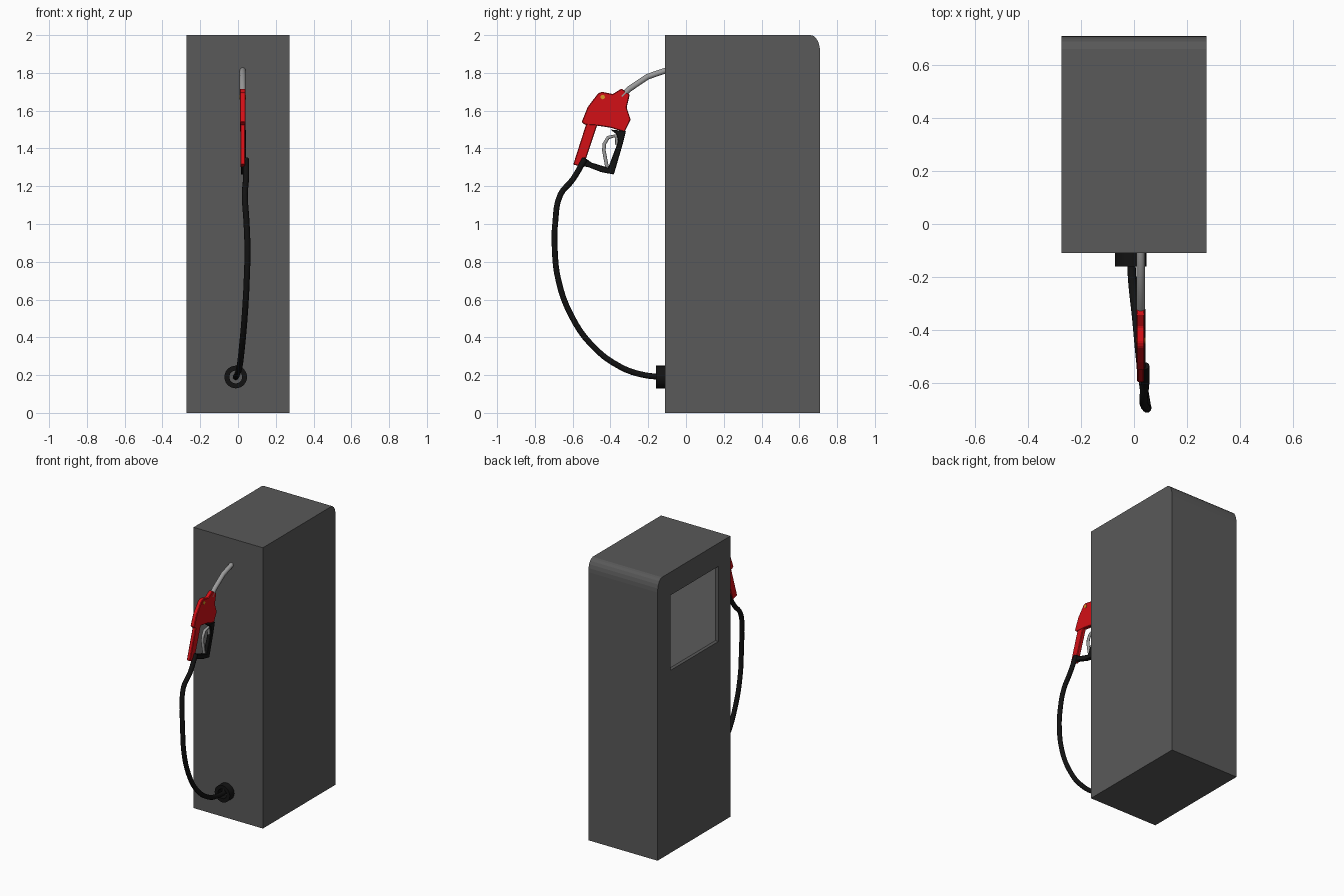
import bpy, bmesh, math
from mathutils import Vector

if "Cube" in bpy.data.objects:
    bpy.data.objects.remove(bpy.data.objects["Cube"])


def mat(name, rgb):
    m = bpy.data.materials.new(name)
    m.diffuse_color = (*rgb, 1)
    m.use_nodes = True
    m.node_tree.nodes["Principled BSDF"].inputs["Base Color"].default_value = m.diffuse_color
    return m


CASING = mat("casing_grey", (0.10, 0.10, 0.10))
SCREEN = mat("screen_grey", (0.36, 0.36, 0.36))
RED = mat("red", (0.65, 0.005, 0.008))
BLACK = mat("black", (0.006, 0.006, 0.006))
METAL = mat("metal", (0.33, 0.33, 0.33))
AMBER = mat("amber", (0.7, 0.3, 0.02))


def finish(name, bm, m):
    bmesh.ops.recalc_face_normals(bm, faces=bm.faces)
    me = bpy.data.meshes.new(name)
    bm.to_mesh(me)
    bm.free()
    ob = bpy.data.objects.new(name, me)
    bpy.context.collection.objects.link(ob)
    me.materials.append(m)
    return ob


def select(ob):
    bpy.ops.object.select_all(action='DESELECT')
    ob.select_set(True)
    bpy.context.view_layer.objects.active = ob


def prism(name, yz, x0, x1, m, bevel=0):
    """Side profile in (y, z), extruded from x0 to x1."""
    bm = bmesh.new()
    f = bm.faces.new([bm.verts.new((x0, y, z)) for y, z in yz])
    r = bmesh.ops.extrude_face_region(bm, geom=[f])
    vs = [v for v in r["geom"] if isinstance(v, bmesh.types.BMVert)]
    bmesh.ops.translate(bm, vec=(x1 - x0, 0, 0), verts=vs)
    ob = finish(name, bm, m)
    if bevel:
        b = ob.modifiers.new("bevel", 'BEVEL')
        b.width, b.segments = bevel, 1
    return ob


def rect(y0, y1, z0, z1):
    return [(y0, z0), (y1, z0), (y1, z1), (y0, z1)]


def tube(name, pts, r, m, smooth_path=False):
    """Round tube through a list of points."""
    cu = bpy.data.curves.new(name, 'CURVE')
    cu.dimensions = '3D'
    cu.bevel_depth, cu.bevel_resolution = r, 3
    cu.use_fill_caps = True
    cu.resolution_u = 4
    if smooth_path:
        s = cu.splines.new('BEZIER')
        s.bezier_points.add(len(pts) - 1)
        for p, co in zip(s.bezier_points, pts):
            p.co = co
            p.handle_left_type = p.handle_right_type = 'AUTO'
    else:
        s = cu.splines.new('POLY')
        s.points.add(len(pts) - 1)
        for p, co in zip(s.points, pts):
            p.co = (*co, 1)
    ob = bpy.data.objects.new(name, cu)
    bpy.context.collection.objects.link(ob)
    cu.materials.append(m)
    select(ob)
    bpy.ops.object.convert(target='MESH')
    bpy.ops.object.shade_smooth_by_angle(angle=math.radians(50))
    return ob


# Cabinet with a rounded upper back edge
arc = [(0.66 + 0.05 * math.cos(a), 1.91 + 0.09 * math.sin(a))
       for a in (math.radians(18 * i) for i in range(6))]
cabinet = prism("cabinet", [(-0.11, 0), (0.71, 0)] + arc + [(-0.11, 2)],
                -0.273, 0.273, CASING)

# Screen recess cut in the left side
cutter = prism("screen_cutter", rect(0.025, 0.565, 1.30, 1.835), -0.35, -0.245, CASING)
cutter.hide_render = True
cut = cabinet.modifiers.new("recess", 'BOOLEAN')
cut.operation, cut.object, cut.solver = 'DIFFERENCE', cutter, 'EXACT'
select(cabinet)
bpy.ops.object.modifier_apply(modifier="recess")
bpy.data.objects.remove(cutter)
prism("screen", rect(0.026, 0.564, 1.301, 1.834), -0.25, -0.24, SCREEN)

# Nozzle head and handle
CX = 0.025
prism("nozzle_head",
      [(-0.552, 1.54), (-0.535, 1.525), (-0.473, 1.521), (-0.40, 1.51), (-0.325, 1.487),
       (-0.293, 1.553), (-0.314, 1.616), (-0.298, 1.685), (-0.341, 1.717),
       (-0.388, 1.688), (-0.445, 1.70), (-0.465, 1.692), (-0.52, 1.62)],
      CX - 0.015, CX + 0.015, RED, 0.004)
prism("nozzle_handle",
      [(-0.597, 1.315), (-0.545, 1.30), (-0.525, 1.36), (-0.468, 1.53), (-0.525, 1.54)],
      CX - 0.013, CX + 0.013, RED, 0.004)

# Amber pivot button through the head
bm = bmesh.new()
bmesh.ops.create_cone(bm, cap_ends=True, segments=12, radius1=0.012, radius2=0.012, depth=0.036)
button = finish("pivot_button", bm, AMBER)
button.rotation_euler = (0, math.pi / 2, 0)
button.location = (CX, -0.441, 1.672)

# Trigger guard
prism("trigger_guard",
      [(-0.318, 1.492), (-0.333, 1.43), (-0.382, 1.262), (-0.45, 1.275), (-0.515, 1.30),
       (-0.56, 1.31), (-0.542, 1.355), (-0.50, 1.325), (-0.412, 1.298), (-0.358, 1.44),
       (-0.368, 1.475), (-0.40, 1.50)],
      CX - 0.010, CX + 0.018, BLACK, 0.003)

# Trigger lever
tube("trigger_lever",
     [(CX, y, z) for y, z in [(-0.418, 1.30), (-0.435, 1.39), (-0.432, 1.425),
                              (-0.412, 1.458), (-0.372, 1.468), (-0.365, 1.42)]],
     0.010, METAL)

# Spout
tube("spout",
     [(CX, y, z) for y, z in [(-0.34, 1.675), (-0.30, 1.715), (-0.203, 1.78),
                              (-0.11, 1.812), (-0.09, 1.815)]],
     0.016, METAL)

# Hose
tube("hose",
     [(0.042, -0.535, 1.345), (0.042, -0.60, 1.235), (0.036, -0.665, 1.155),
      (0.045, -0.692, 1.01), (0.05, -0.695, 0.87), (0.046, -0.675, 0.70),
      (0.036, -0.61, 0.52), (0.022, -0.50, 0.36), (0.008, -0.35, 0.245),
      (-0.006, -0.22, 0.20), (-0.012, -0.105, 0.19)],
     0.016, BLACK, True)

# Hollow hose collar on the cabinet front
N = 24
bm = bmesh.new()
rings = []
for r, y in [(0.06, -0.105), (0.06, -0.16), (0.034, -0.16), (0.034, -0.105)]:
    rings.append([bm.verts.new((-0.012 + r * math.cos(t), y, 0.19 + r * math.sin(t)))
                  for t in (2 * math.pi * i / N for i in range(N))])
for k in range(4):
    a, b = rings[k], rings[(k + 1) % 4]
    for i in range(N):
        j = (i + 1) % N
        bm.faces.new((a[i], a[j], b[j], b[i]))
collar = finish("hose_collar", bm, BLACK)
select(collar)
bpy.ops.object.shade_smooth_by_angle(angle=math.radians(40))
